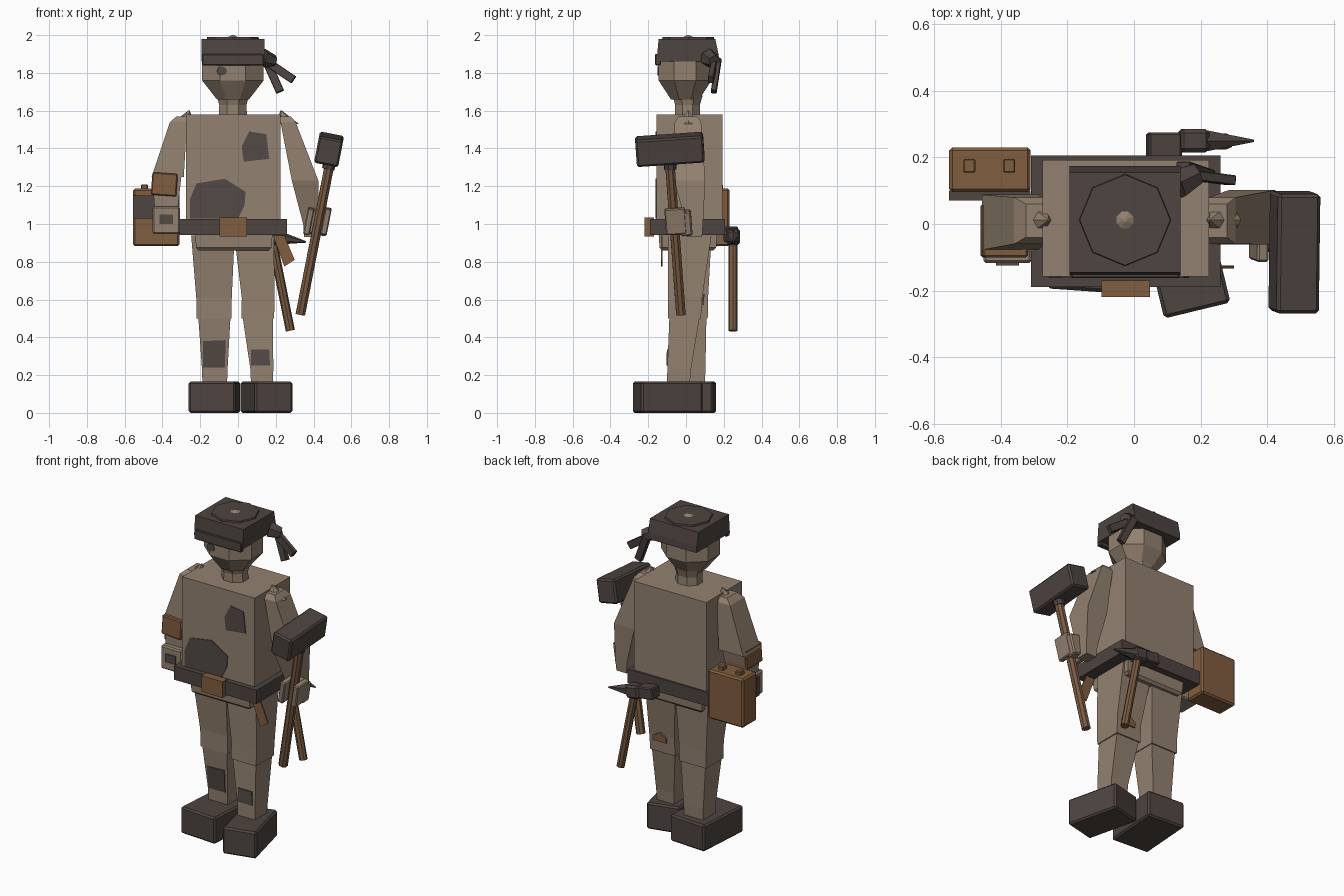
import bpy, bmesh, math
from mathutils import Vector, Matrix

old = bpy.data.objects.get("Cube")
if old:
    bpy.data.objects.remove(old, do_unlink=True)


def material(name, rgb):
    m = bpy.data.materials.new(name)
    m.use_nodes = True
    m.diffuse_color = (*rgb, 1)
    m.node_tree.nodes["Principled BSDF"].inputs["Base Color"].default_value = (*rgb, 1)
    return m


TAN = material("worn tan", (0.29, 0.22, 0.16))
DARK = material("dark charcoal", (0.075, 0.058, 0.052))
PATCH = material("patch grey", (0.085, 0.068, 0.062))
LEATHER = material("leather brown", (0.22, 0.11, 0.05))
WOOD = material("wood brown", (0.19, 0.105, 0.055))


def finish(name, bm, mat, bevel=0):
    bmesh.ops.recalc_face_normals(bm, faces=bm.faces)
    me = bpy.data.meshes.new(name)
    bm.to_mesh(me)
    bm.free()
    me.materials.append(mat)
    ob = bpy.data.objects.new(name, me)
    bpy.context.scene.collection.objects.link(ob)
    if bevel:
        mod = ob.modifiers.new("edge", "BEVEL")
        mod.width, mod.segments = bevel, 1
    return ob


def box(name, mat, loc, size, rot=(0, 0, 0), bevel=0):
    bm = bmesh.new()
    bmesh.ops.create_cube(bm, size=1, matrix=Matrix.Diagonal((*size, 1)))
    ob = finish(name, bm, mat, bevel)
    ob.location = loc
    ob.rotation_euler = [math.radians(a) for a in rot]
    return ob


def loft(name, mat, sections, sides=4, turn=0.5):
    """Join rings given as (x, y, z, half width, half depth)."""
    bm, rings = bmesh.new(), []
    grow = 1 / math.cos(math.pi / sides) if turn else 1
    for x, y, z, hx, hy in sections:
        angles = [(i + turn) * math.tau / sides for i in range(sides)]
        rings.append([bm.verts.new((x + hx * grow * math.cos(a),
                                    y + hy * grow * math.sin(a), z)) for a in angles])
    for a, b in zip(rings, rings[1:]):
        for i in range(sides):
            j = (i + 1) % sides
            bm.faces.new((a[i], a[j], b[j], b[i]))
    bm.faces.new(rings[0])
    bm.faces.new(rings[-1])
    return finish(name, bm, mat)


def rod(name, mat, start, end, r1, r2, sides=8):
    a, b = Vector(start), Vector(end)
    bm = bmesh.new()
    bmesh.ops.create_cone(bm, cap_ends=True, segments=sides, radius1=r1, radius2=r2,
                          depth=(b - a).length)
    ob = finish(name, bm, mat)
    ob.rotation_mode = "QUATERNION"
    ob.rotation_quaternion = (b - a).to_track_quat("Z", "Y")
    ob.location = (a + b) / 2
    return ob


def plate(name, mat, outline, y, lean=0, thick=0.008):
    """Thin upright sheet from an (x, z) outline."""
    bm = bmesh.new()
    z0 = outline[0][1]
    face = bm.faces.new([bm.verts.new((x, y + lean * (z - z0), z)) for x, z in outline])
    out = bmesh.ops.extrude_face_region(bm, geom=[face])
    moved = [v for v in out["geom"] if isinstance(v, bmesh.types.BMVert)]
    bmesh.ops.translate(bm, verts=moved, vec=(0, -thick, 0))
    return finish(name, bm, mat)


# Torso, belt and hem
box("torso", TAN, (-.025, .018, 1.265), (.5, .35, .63))
box("belt", DARK, (-.025, .008, .985), (.57, .395, .085))
box("buckle", LEATHER, (-.025, -.195, .985), (.145, .05, .1))
loft("shirt_hem", TAN, [(-.022, .01, .86, .185, .135), (-.022, .01, .875, .2, .15),
                        (-.022, .01, .95, .205, .155)])
plate("chest_patch", PATCH, [(.02, 1.41), (.06, 1.49), (.15, 1.475), (.165, 1.345),
                             (.03, 1.33)], -.154)
plate("belly_patch", PATCH, [(-.255, 1.03), (-.255, 1.13), (-.22, 1.215), (-.07, 1.24),
                             (.04, 1.17), (.035, 1.1), (0, 1.03)], -.154)
plate("hanging_cloth", LEATHER, [(.185, .94), (.245, .94), (.3, .81), (.245, .775)], -.125)

# Legs
loft("right_thigh", TAN, [(-.127, .03, .5, .092, .085), (-.127, .03, .61, .094, .087),
                          (-.133, .02, .94, .115, .115)])
loft("left_thigh", TAN, [(.105, -.008, .5, .086, .087), (.107, -.004, .61, .087, .09),
                         (.085, .02, .94, .105, .115)])
loft("right_shin", TAN, [(-.123, .04, .15, .065, .06), (-.123, .04, .235, .068, .063),
                         (-.125, .028, .505, .085, .08)])
loft("left_shin", TAN, [(.127, -.04, .15, .058, .06), (.126, -.036, .235, .061, .063),
                        (.105, -.008, .505, .08, .08)])
plate("right_shin_patch", PATCH, [(-.185, .24), (-.185, .38), (-.065, .385), (-.07, .24)],
      -.02, -.11)
plate("left_shin_patch", PATCH, [(.07, .25), (.07, .335), (.165, .335), (.17, .25)],
      -.096, .03)
plate("back_thigh_patch", LEATHER, [(.07, .57), (.07, .6), (.11, .63), (.165, .6),
                                    (.165, .57)], .094, .06)
box("right_boot", DARK, (-.125, -.025, .0825), (.25, .355, .165), (0, 0, -4), .01)
box("left_boot", DARK, (.151, -.097, .0825), (.205, .335, .165), (0, 0, 13.6), .01)

# Arms and shoulders
loft("right_upper_arm", TAN, [(-.372, .005, 1.25, .085, .083), (-.315, .01, 1.54, .045, .07),
                              (-.295, .01, 1.57, .03, .05)])
loft("right_forearm", TAN, [(-.38, -.02, 1.07, .06, .06), (-.378, -.005, 1.25, .078, .078)])
loft("left_upper_arm", TAN, [(.355, .02, 1.23, .07, .082), (.265, .01, 1.54, .04, .07),
                             (.25, .01, 1.57, .03, .05)])
loft("left_forearm", TAN, [(.385, .045, .93, .035, .04), (.385, .045, 1.0, .04, .045),
                           (.355, .02, 1.23, .07, .082)])
for name, x, tip in (("right_shoulder", -.295, -.258), ("left_shoulder", .262, .228)):
    loft(name, TAN, [(x, .012, 1.53, .06, .06), (tip, .012, 1.602, .003, .003)], 6, 0)
box("forearm_wrap", LEATHER, (-.39, -.02, 1.21), (.135, .16, .12), (0, 4, 0), .006)
box("right_hand", TAN, (-.38, -.045, 1.02), (.145, .145, .145), (0, 0, 0), .008)
box("hand_patch", PATCH, (-.38, -.12, 1.025), (.07, .009, .05))
box("left_palm", TAN, (.42, 0, 1.01), (.12, .06, .13), (4, 11, 0), .008)
for name, x in (("left_thumb", .375), ("left_fingers", .466)):
    box(name, TAN, (x, -.055, 1.015), (.035, .11, .14), (4, 11, 0), .006)

# Neck and head
loft("neck", TAN, [(-.027, .008, 1.56, .075, .068), (-.027, .008, 1.63, .072, .065),
                   (-.027, .008, 1.68, .085, .08)], 8)
loft("head", TAN, [(-.027, -.005, 1.66, .085, .075), (-.027, -.005, 1.76, .163, .14),
                   (-.027, -.005, 1.87, .163, .14)], 8)
plate("eye_patch", PATCH, [(-.085 + .027 * math.cos(i * math.tau / 8),
                            1.81 + .024 * math.sin(i * math.tau / 8)) for i in range(8)], -.142)

# Cap with headband and trailing knot
loft("cap", DARK, [(-.027, .01, 1.86, .167, .165), (-.027, .01, 1.9, .167, .162),
                   (-.027, .005, 1.98, .167, .15)])
loft("cap_crown", DARK, [(-.027, .012, 1.97, .14, .14), (-.027, .012, 1.99, .136, .136)], 8, 0)
loft("crown_button", TAN, [(-.027, .012, 1.985, .035, .035), (-.027, .012, 2, .006, .006)], 8)
box("headband_front", DARK, (-.027, -.148, 1.87), (.325, .03, .06), (0, 0, 0), .004)
rod("band_knot", DARK, (.13, .12, 1.88), (.19, .15, 1.86), .05, .035, 6)
box("band_tail_long", DARK, (.185, .16, 1.785), (.045, .03, .19), (-8, -24, 0), .003)
box("band_tail_short", DARK, (.225, .14, 1.81), (.045, .03, .17), (-6, -56, 0), .003)

# Sledgehammer held in the left hand
rod("sledge_handle", WOOD, (.33, -.027, .52), (.49, -.087, 1.34), .027, .027)
box("sledge_head", DARK, (.482, -.085, 1.395), (.13, .36, .145), (4, 11, 0), .01)
rod("sledge_collar", DARK, (.478, -.083, 1.29), (.486, -.085, 1.33), .034, .034)

# Pick hammer tucked behind the belt
rod("pick_handle", WOOD, (.277, .248, .435), (.18, .248, .92), .024, .024)
box("pick_block", DARK, (.09, .237, .945), (.1, .075, .07), (0, 8, 0), .006)
box("pick_socket", DARK, (.178, .25, .932), (.09, .07, .08), (0, 8, 0), .012)
rod("pick_spike", DARK, (.2, .25, .93), (.36, .25, .905), .04, .004, 6)

# Satchel on the right hip
box("satchel", LEATHER, (-.433, .163, 1.035), (.245, .135, .305), (0, 0, 0), .01)
box("satchel_strap", DARK, (-.433, .085, 1.09), (.245, .03, .12))
for name, x in (("satchel_stud_outer", -.495), ("satchel_stud_inner", -.375)):
    box(name, LEATHER, (x, .175, 1.195), (.036, .042, .03), (0, 0, 0), .004)
